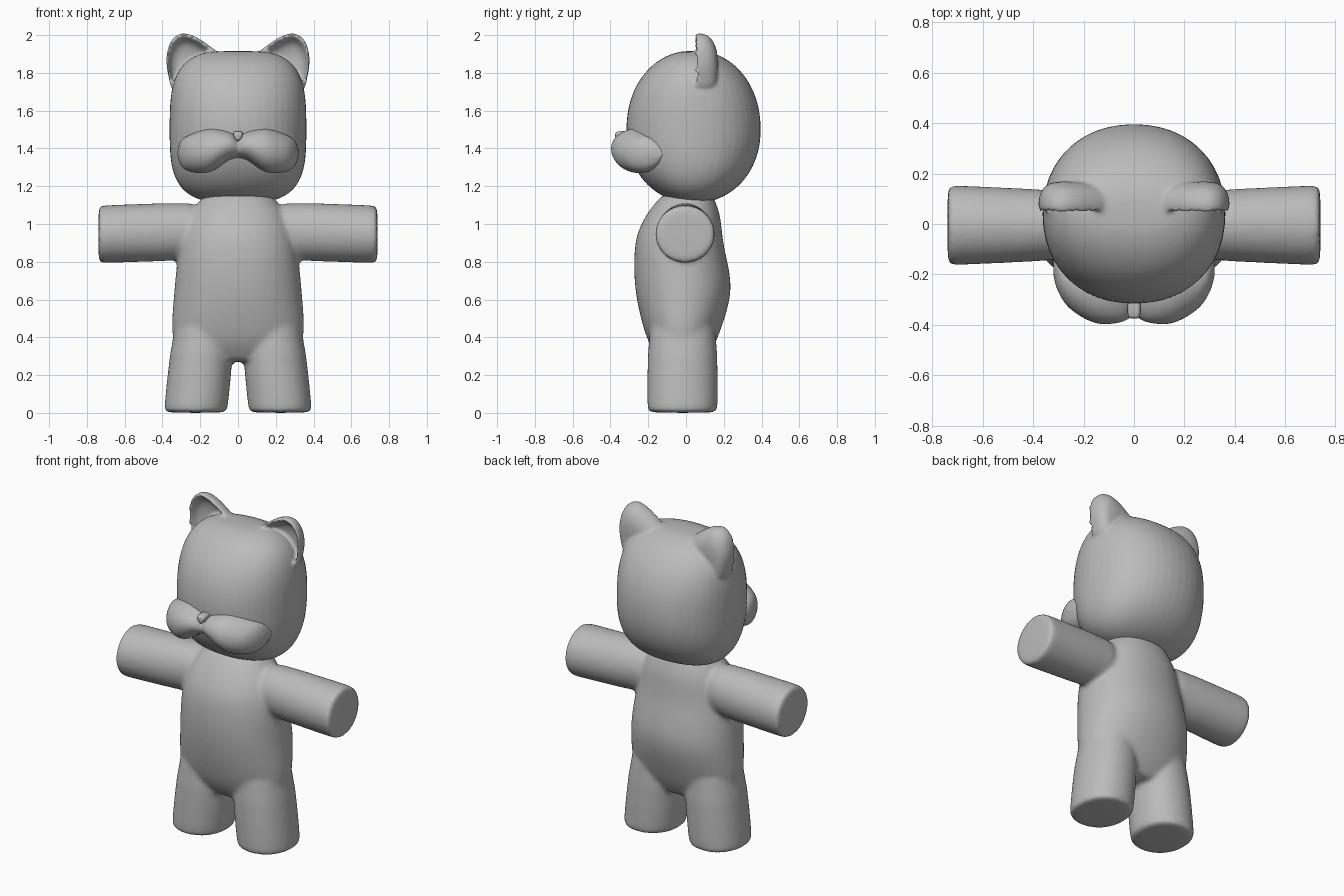
import bpy, bmesh, math
from mathutils import Vector

cube = bpy.data.objects.get("Cube")
if cube:
    bpy.data.objects.remove(cube, do_unlink=True)

grey = bpy.data.materials.new("plain grey")
grey.use_nodes = True
shade = 0.5
colour = (shade, shade, shade, 1)
grey.diffuse_color = colour
grey.node_tree.nodes["Principled BSDF"].inputs["Base Color"].default_value = colour


def ring(centre, across, along, power=2.0, count=24):
    """Superellipse around centre, spanned by the half-axes across and along."""
    def bend(value):
        return math.copysign(abs(value) ** (2 / power), value)

    points = []
    for i in range(count):
        angle = math.tau * i / count
        points.append(Vector(centre) + Vector(across) * bend(math.cos(angle))
                      + Vector(along) * bend(math.sin(angle)))
    return points


def level_ring(z, half_width, front, back, x=0, power=2.15):
    """Horizontal section reaching from -front to back."""
    return ring((x, (back - front) / 2, z), (half_width, 0, 0),
                (0, (front + back) / 2, 0), power)


def upright_ring(x, y, z, half_depth, half_height):
    """Vertical section across the x axis."""
    return ring((x, y, z), (0, half_depth, 0), (0, 0, half_height))


def flow(keys, steps=4):
    """Smooth curve of tuples passing through every key."""
    keys = [Vector(key) for key in keys]
    padded = [keys[0]] + keys + [keys[-1]]
    result = []
    for before, start, end, after in zip(padded, padded[1:], padded[2:], padded[3:]):
        for i in range(steps):
            t = i / steps
            leave, arrive = (end - before) / 2, (after - start) / 2
            bow = start * 2 - end * 2 + leave + arrive
            rise = end * 3 - start * 3 - leave * 2 - arrive
            result.append(((bow * t + rise) * t + leave) * t + start)
    return result + [keys[-1]]


def loft(bm, rings, mirror=False):
    """Skin a capped tube over the rings, and its mirror image if asked."""
    for side in ((1, -1) if mirror else (1,)):
        loops = [[bm.verts.new((p.x * side, p.y, p.z)) for p in points] for points in rings]
        for lower, upper in zip(loops, loops[1:]):
            for i in range(len(lower)):
                bm.faces.new((lower[i - 1], lower[i], upper[i], upper[i - 1]))
        bm.faces.new(loops[0])
        bm.faces.new(loops[-1])


def outline_rings(outline, centre, steps):
    """Copies of an x-z outline, scaled about centre, at each depth y."""
    middle = Vector(centre)
    rings = []
    for scale, y in steps:
        flat = [middle + (Vector(point) - middle) * scale for point in outline]
        rings.append([Vector((point.x, y, point.y)) for point in flat])
    return rings


def finish(bm, name, voxel=None, smoothing=0):
    """Turn the bmesh into a smooth object, fusing its parts when a voxel size is given."""
    bmesh.ops.recalc_face_normals(bm, faces=bm.faces)
    mesh = bpy.data.meshes.new(name)
    bm.to_mesh(mesh)
    bm.free()
    mesh.materials.append(grey)
    for polygon in mesh.polygons:
        polygon.use_smooth = True
    obj = bpy.data.objects.new(name, mesh)
    bpy.context.collection.objects.link(obj)
    soften = obj.modifiers.new("soften", "SUBSURF")
    soften.levels = soften.render_levels = 1
    if voxel:
        fuse = obj.modifiers.new("fuse", "REMESH")
        fuse.mode = "VOXEL"
        fuse.voxel_size = voxel
        fuse.use_smooth_shade = True
        relax = obj.modifiers.new("relax", "SMOOTH")
        relax.factor = 0.5
        relax.iterations = smoothing


# Torso, with a round belly in front and a seat behind
body = bmesh.new()
torso_keys = [(0.27, 0.28, 0.13, 0.1), (0.4, 0.35, 0.21, 0.17), (0.65, 0.34, 0.27, 0.24),
              (0.9, 0.31, 0.27, 0.2), (1.05, 0.26, 0.21, 0.18), (1.16, 0.17, 0.12, 0.14)]
loft(body, [level_ring(*key) for key in flow(torso_keys)])

# Legs lean outwards towards flat feet with a rounded rim
leg_width, leg_front, leg_back = 0.17, 0.207, 0.17
for_feet = [(0, 0.92), (0.01, 0.98), (0.04, 1), (0.3, 1), (0.6, 0.9)]
loft(body, [level_ring(z, leg_width * size, leg_front * size, leg_back * size,
                       x=0.225 - z / 10)
            for z, size in for_feet], mirror=True)

# Arms flare slightly towards flat ends
arm_height = 0.155
for_hands = [(0.1, 1), (0.4, 1), (0.7, 1), (0.73, 0.98), (0.74, 0.92)]
loft(body, [upright_ring(x, -0.005, 0.97 - x / 30, (0.125 + x / 20) * size, arm_height * size)
            for x, size in for_hands], mirror=True)
finish(body, "body", voxel=0.014, smoothing=6)

# Head: boxy from the front, round from the side
head = bmesh.new()
head_width, head_depth, head_y, head_z = 0.366, 0.36, 0.04, 1.5
head_top, head_bottom = 0.42, 0.39
sections = []
layers = 24
for i in range(1, layers):
    rise = -math.cos(math.pi * i / layers)
    z = head_z + rise * (head_top if rise > 0 else head_bottom)
    width = head_width * (1 - abs(rise) ** 3.3) ** (1 / 3.3)
    depth = head_depth * (1 - abs(rise) ** 2.1) ** (1 / 2.1)
    sections.append(level_ring(z, width, depth - head_y, depth + head_y))
loft(head, sections)

# Ears: shells dished in front and rounded behind
ear_outline = flow([(0.08, 1.89), (0.21, 1.985), (0.3, 2.01), (0.36, 1.96),
                    (0.38, 1.85), (0.35, 1.7)])
ear_shell = [(0.5, 0.125), (0.78, 0.11), (0.88, 0.07), (0.94, 0.045), (1, 0.05),
             (1, 0.1), (0.88, 0.14), (0.6, 0.17)]
loft(head, outline_rings(ear_outline, (0.26, 1.77), ear_shell), mirror=True)
finish(head, "head_and_ears", voxel=0.01, smoothing=4)

# Two-lobed muzzle wrapped around the face: x, front, middle height, half height
muzzle = bmesh.new()
muzzle_back = 0.12
lobe = flow([(0, 0.36, 1.405, 0.06), (0.05, 0.39, 1.415, 0.08), (0.15, 0.395, 1.39, 0.117),
             (0.25, 0.34, 1.375, 0.1), (0.3, 0.27, 1.375, 0.07), (0.32, 0.2, 1.375, 0.02)])
mirrored = [(-x, *rest) for x, *rest in reversed(lobe[1:])]
loft(muzzle, [upright_ring(x, -(front + muzzle_back) / 2, z, (front - muzzle_back) / 2, half)
              for x, front, z, half in mirrored + lobe])
finish(muzzle, "muzzle")

# Small heart-shaped nose
nose = bmesh.new()
nose_size, nose_z = 0.027, 1.463
heart = []
points = 16
for i in range(points):
    angle = math.tau * i / points
    lift = math.cos(angle) + abs(math.sin(angle)) / 2
    heart.append((nose_size * math.sin(angle), nose_z + nose_size * lift))
loft(nose, outline_rings(heart, (0, nose_z), [(0.5, -0.375), (0.85, -0.37), (1, -0.36), (1, -0.25)]))
finish(nose, "nose")
